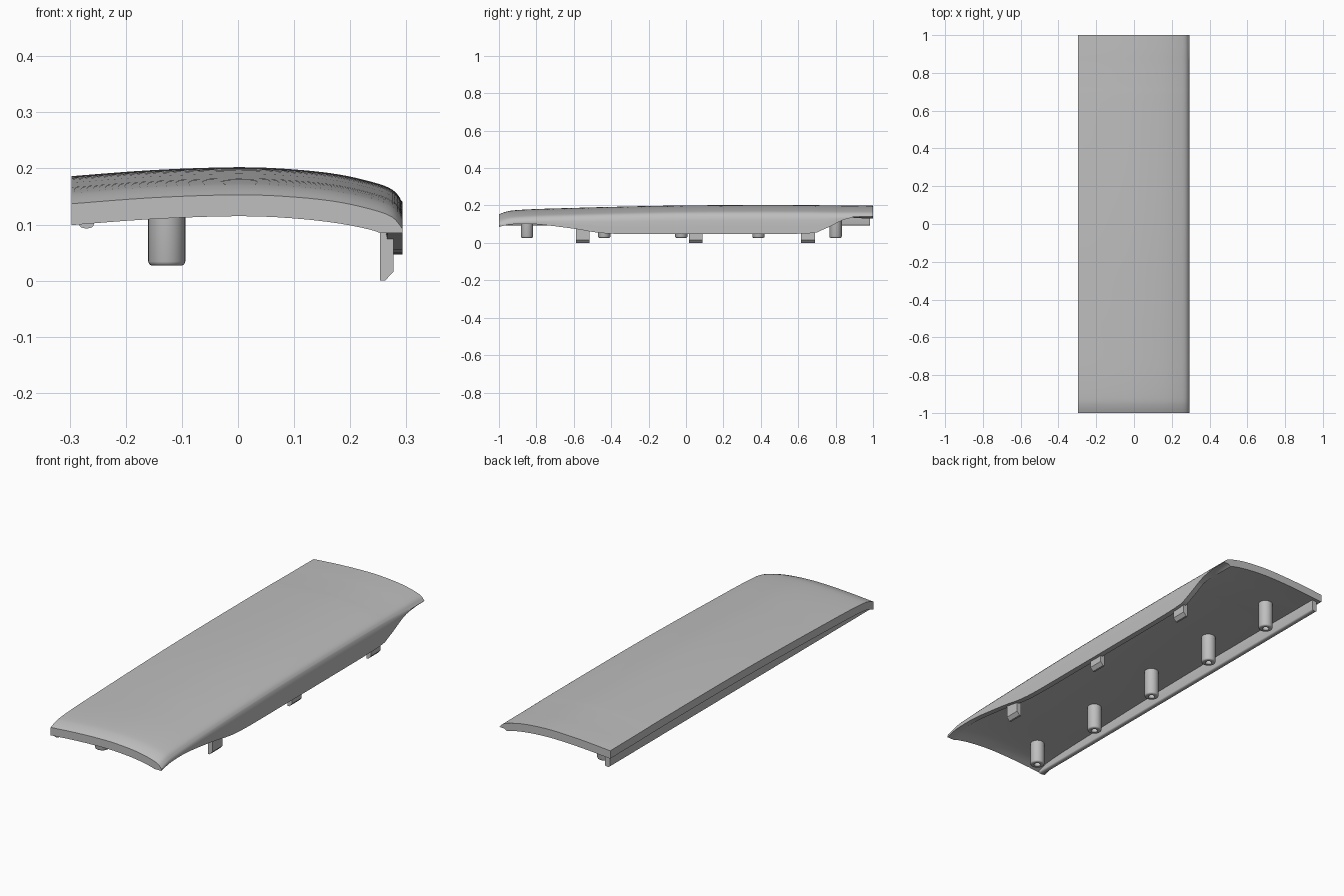
import bpy
import bmesh
import math

if "Cube" in bpy.data.objects:
    bpy.data.objects.remove(bpy.data.objects["Cube"])

grey = bpy.data.materials.new("light grey plastic")
grey.use_nodes = True
colour = (0.52, 0.52, 0.52, 1)
grey.diffuse_color = colour
grey.node_tree.nodes["Principled BSDF"].inputs["Base Color"].default_value = colour


def spline(points, steps):
    """Catmull-Rom curve through tuples of any size."""
    out = []
    for i in range(len(points) - 1):
        a, b = points[max(i - 1, 0)], points[i]
        c, d = points[i + 1], points[min(i + 2, len(points) - 1)]
        for s in range(steps):
            t = s / steps
            out.append(tuple(
                q + 0.5 * t * (r - p + t * (2 * p - 5 * q + 4 * r - w + t * (3 * (q - r) + w - p)))
                for p, q, r, w in zip(a, b, c, d)))
    return out + [points[-1]]


def loft(name, rings, angle=35):
    """Closed solid skinned through equal-sized rings of points."""
    bm = bmesh.new()
    rows = [[bm.verts.new(p) for p in ring] for ring in rings]
    n = len(rows[0])
    for a, b in zip(rows, rows[1:]):
        for i in range(n):
            j = (i + 1) % n
            bm.faces.new((a[i], a[j], b[j], b[i]))
    bm.faces.new(rows[0])
    bm.faces.new(rows[-1][::-1])
    bmesh.ops.recalc_face_normals(bm, faces=bm.faces)
    mesh = bpy.data.meshes.new(name)
    bm.to_mesh(mesh)
    bm.free()
    mesh.materials.append(grey)
    obj = bpy.data.objects.new(name, mesh)
    bpy.context.collection.objects.link(obj)
    bpy.ops.object.select_all(action="DESELECT")
    obj.select_set(True)
    bpy.context.view_layer.objects.active = obj
    bpy.ops.object.shade_smooth_by_angle(angle=math.radians(angle))
    return obj


# Lengthwise stations: y, crown height, skirt bottom height
stations = spline([
    (-1, 0.153, 0.085), (-0.965, 0.166, 0.094), (-0.92, 0.174, 0.1),
    (-0.8, 0.181, 0.1), (-0.6, 0.187, 0.076), (-0.42, 0.192, 0.05),
    (-0.1, 0.199, 0.047), (0.25, 0.202, 0.047), (0.64, 0.202, 0.05),
    (0.73, 0.201, 0.07), (0.84, 0.2, 0.122), (0.91, 0.2, 0.136),
    (1, 0.199, 0.14)], 4)


def crown_at(y):
    return min(stations, key=lambda s: abs(s[0] - y))[1]


# Curved panel with a rolled edge and skirt along +x
arch = [(-0.297, -0.016), (-0.15, -0.005), (0, 0), (0.1, -0.004),
        (0.18, -0.013), (0.245, -0.028), (0.275, -0.04), (0.289, -0.055)]
outer = spline(arch, 4)
inner = spline(arch[:5] + [(0.235, -0.024), (0.253, -0.03)], 3)
thickness = 0.038


def panel_ring(y, crown, skirt):
    top = [(x, y, crown + z) for x, z in outer]
    low = min(skirt, crown - 0.058)
    edge = [(0.293, y, low + (crown - 0.058 - low) * f) for f in (0.75, 0.4, 0)]
    lip = [(0.266, y, low)]
    under = [(x, y, crown + z - thickness) for x, z in reversed(inner)]
    return top + edge + lip + under


loft("curved_panel", [panel_ring(*s) for s in stations])

# Rounded rail under the -x edge
rail_stations = [s for s in stations if abs(s[0]) < 0.995]


def rail_ring(y, crown):
    arc = [math.pi * k / 8 for k in range(9)]
    bottom = [(-0.27 - 0.013 * math.cos(a), y, 0.1 - 0.007 * math.sin(a)) for a in arc]
    top = crown - 0.045
    return [(-0.283, y, top)] + bottom + [(-0.257, y, top)]


loft("edge_rail", [rail_ring(y, crown) for y, crown, _ in rail_stations])

# Hollow screw posts
for number in range(5):
    y = -0.85 + 0.4125 * number
    profile = [(0.033, crown_at(y) - 0.03), (0.033, 0.034), (0.031, 0.029),
               (0.027, 0.027), (0.015, 0.027), (0.015, 0.08)]
    rings = [[(-0.127 + r * math.cos(math.tau * k / 32), y + r * math.sin(math.tau * k / 32), z)
              for k in range(32)] for r, z in profile]
    loft(f"screw_post_{number + 1}", rings, 50)

# Chamfered clips inside the skirt
clip = [(0.253, 0.145), (0.253, 0), (0.262, 0), (0.277, 0.016), (0.277, 0.145)]
for number, y in enumerate((-0.552, 0.052, 0.652)):
    rings = [[(x, y + side, z) for x, z in clip] for side in (-0.037, 0.037)]
    loft(f"skirt_clip_{number + 1}", rings, 20)
